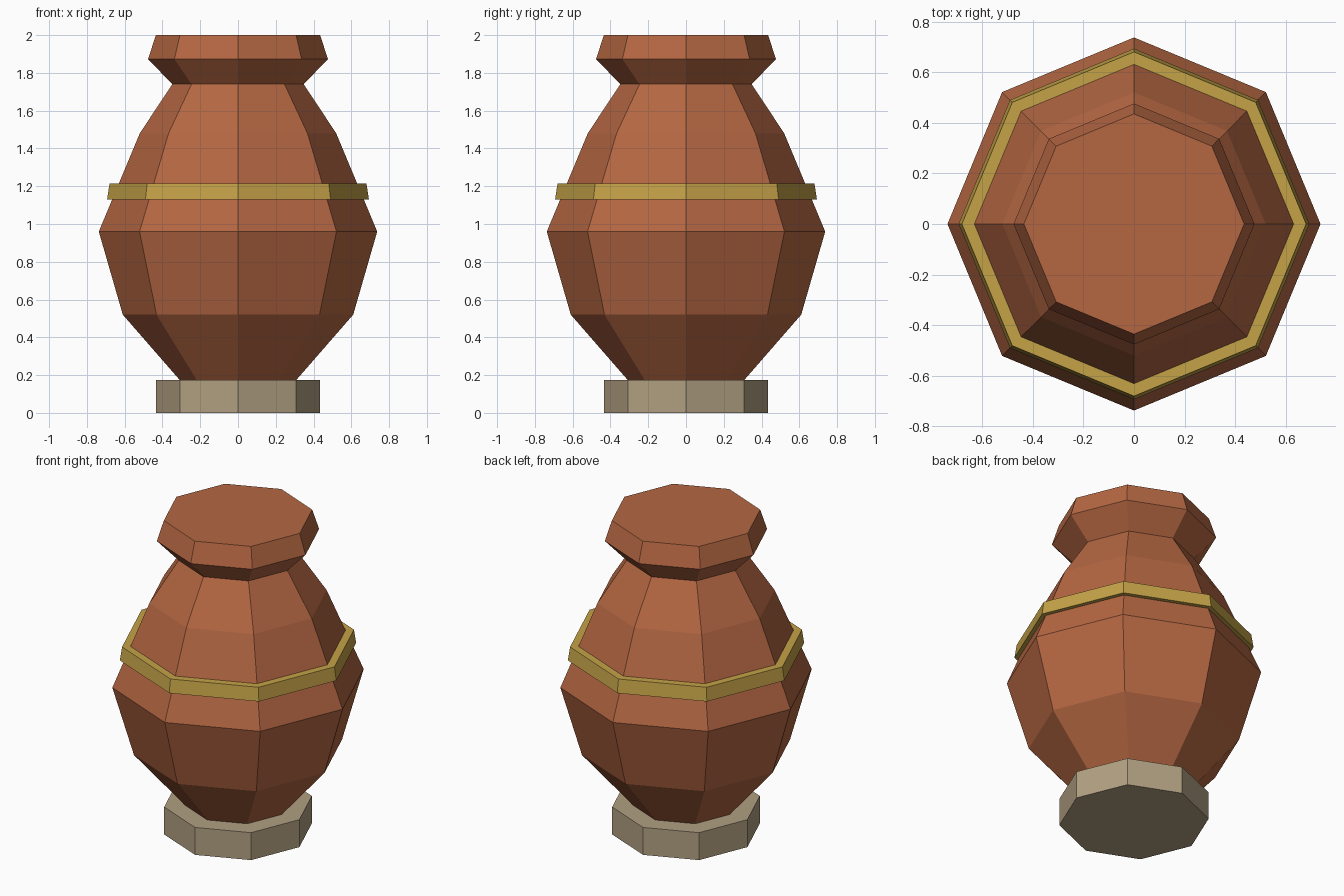
import bpy, bmesh
from math import cos, sin, pi

cube = bpy.data.objects.get("Cube")
if cube:
    bpy.data.objects.remove(cube, do_unlink=True)

SIDES = 8


def material(name, rgb):
    mat = bpy.data.materials.new(name)
    mat.use_nodes = True
    color = (*rgb, 1.0)
    mat.diffuse_color = color
    mat.node_tree.nodes["Principled BSDF"].inputs["Base Color"].default_value = color
    return mat


def lathe(name, profile, mat, closed=False):
    """Turn (radius, height) points into a flat-faced octagonal solid.
    A closed profile makes a ring; an open one gets end caps."""
    bm = bmesh.new()
    rings = []
    for r, z in profile:
        rings.append([bm.verts.new((r * cos(2 * pi * i / SIDES),
                                    r * sin(2 * pi * i / SIDES), z))
                      for i in range(SIDES)])
    pairs = list(zip(rings, rings[1:]))
    if closed:
        pairs.append((rings[-1], rings[0]))
    else:
        bm.faces.new(rings[0][::-1])
        bm.faces.new(rings[-1])
    for low, high in pairs:
        for i in range(SIDES):
            j = (i + 1) % SIDES
            bm.faces.new((low[i], low[j], high[j], high[i]))
    bmesh.ops.recalc_face_normals(bm, faces=bm.faces)
    mesh = bpy.data.meshes.new(name)
    bm.to_mesh(mesh)
    bm.free()
    mesh.materials.append(mat)
    obj = bpy.data.objects.new(name, mesh)
    bpy.context.collection.objects.link(obj)
    return obj


terracotta = material("terracotta", (0.46, 0.135, 0.055))
gold = material("gold", (0.55, 0.36, 0.063))
stone = material("stone", (0.44, 0.35, 0.222))

# Foot
lathe("foot", [(0.433, 0), (0.433, 0.175)], stone)

# Jar body with neck, flared rim and flat lid
lathe("jar_body", [(0.305, 0.17), (0.61, 0.52), (0.737, 0.96), (0.52, 1.48),
                   (0.348, 1.74), (0.476, 1.873), (0.435, 2.0)], terracotta)

# Band around the shoulder, sunk slightly into the body
lathe("shoulder_band", [(0.64, 1.13), (0.693, 1.13), (0.68, 1.215), (0.61, 1.215)],
      gold, closed=True)
